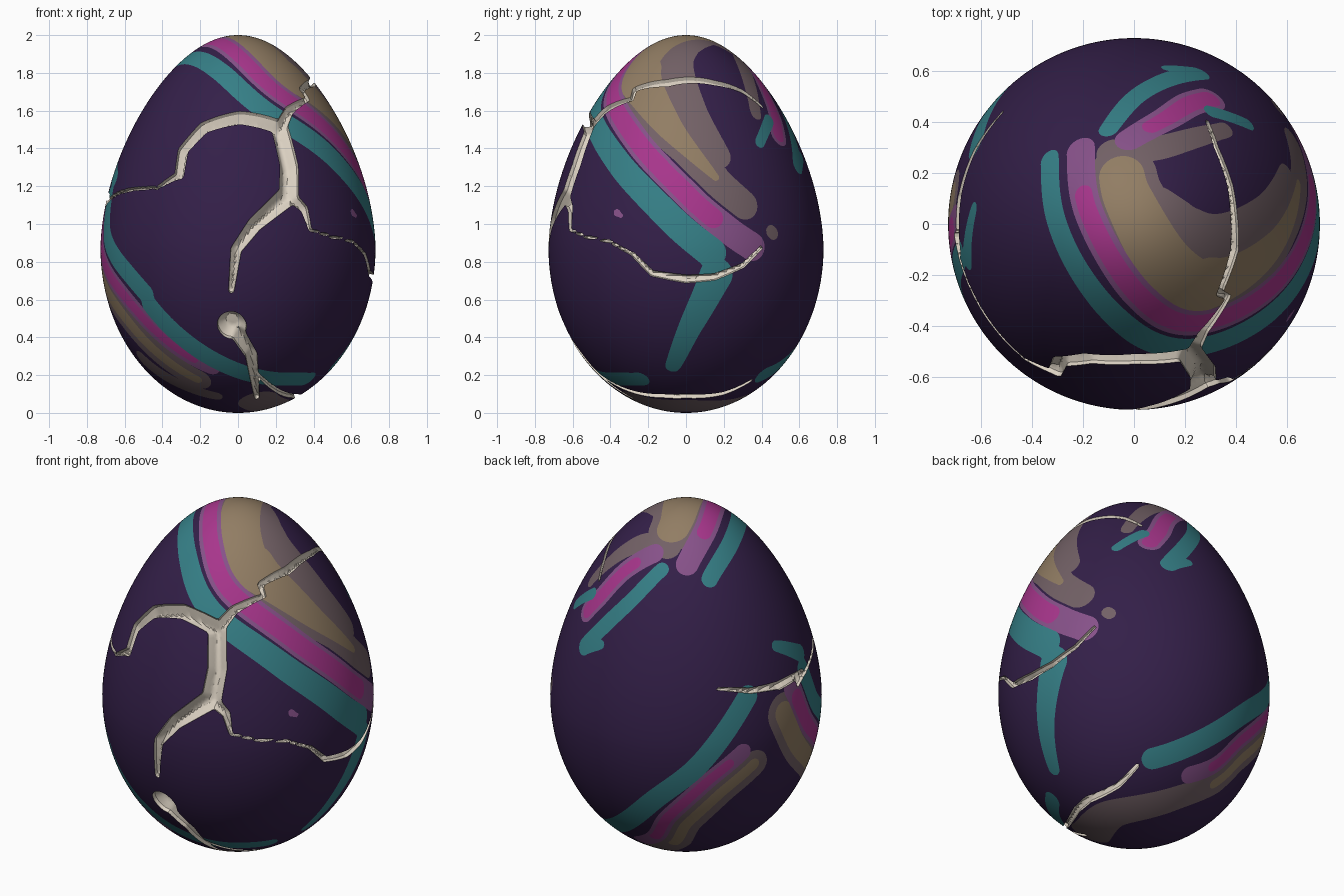
import bpy, bmesh, math
from mathutils import Vector, kdtree

if "Cube" in bpy.data.objects:
    bpy.data.objects.remove(bpy.data.objects["Cube"])

# ---- colours ----
def lin(c):
    return c / 12.92 if c <= 0.04045 else ((c + 0.055) / 1.055) ** 2.4

COLOURS = {"dark_purple": (0.202, 0.123, 0.285), "taupe": (0.45, 0.38, 0.40),
           "tan": (0.57, 0.49, 0.39), "mauve": (0.53, 0.32, 0.54),
           "magenta": (0.66, 0.21, 0.55), "teal": (0.21, 0.50, 0.53),
           "cream": (0.87, 0.83, 0.77)}
NAMES = list(COLOURS)

# ---- egg shape ----
MID, LOW, HIGH, WIDE = 0.87, 0.87, 1.13, 0.728
CORE = Vector((0, 0, 0.9))

def inside(p):
    s = (p.z - MID) / (HIGH if p.z > MID else LOW)
    if abs(s) >= 1:
        return False
    r = WIDE * math.sqrt(1 - s * s) * (1 - 0.17 * max(s, 0) ** 1.5)
    return math.hypot(p.x, p.y) < r

def snap(p):
    """Push a point radially onto the egg surface."""
    d = (p - CORE).normalized()
    lo, hi = 0.0, 1.5
    for _ in range(20):
        m = (lo + hi) / 2
        lo, hi = (m, hi) if inside(CORE + d * m) else (lo, m)
    return CORE + d * lo

def side(turn, tilt, drop=0):
    """Projector from flat coordinates onto the egg, seen from one direction."""
    a, e = math.radians(turn), math.radians(tilt)
    out = Vector((math.sin(a) * math.cos(e), -math.cos(a) * math.cos(e), math.sin(e)))
    right = Vector((math.cos(a), math.sin(a), 0))

    def hit(u, v):
        base = Vector((0, 0, 1)) + right * u + out.cross(right) * (v - drop)
        for i in range(300):
            p = base + out * (1.3 - i * 0.006)
            if inside(p):
                return snap(p)
        return snap(base)
    return hit

F, S, T = side(0, 0, 1), side(90, 0, 1), side(0, 90)
L, B = side(215, 25), side(145, -30)

def curve(*k, smooth=True):
    """Dense surface path through a few key points."""
    res = []
    for i in range(len(k) - 1):
        p0, p1, p2, p3 = k[max(i - 1, 0)], k[i], k[i + 1], k[min(i + 2, len(k) - 1)]
        n = max(2, int((p2 - p1).length / 0.008))
        for t in (j / n for j in range(n)):
            p = p1.lerp(p2, t)
            if smooth:
                p = 0.5 * (2 * p1 + (p2 - p0) * t + (2 * p0 - 5 * p1 + 4 * p2 - p3) * t * t
                           + (3 * p1 - p0 - 3 * p2 + p3) * t ** 3)
            res.append(snap(p))
    return res + [k[-1]]

layers = {n: [] for n in NAMES}

def brush(layer, w0, w1, path, shift=0.0, start=0.0, stop=1.0):
    """Widened path, optionally shifted sideways along the surface."""
    n = len(path)
    lo, hi = int(start * (n - 1)), int(stop * (n - 1))
    pts = []
    for i in range(lo, hi + 1):
        p = path[i]
        if shift:
            along = (path[min(i + 6, n - 1)] - path[max(i - 6, 0)]).normalized()
            p = snap(p + (p - CORE).normalized().cross(along) * shift)
        pts.append((p, w0 + (w1 - w0) * (i - lo) / max(hi - lo, 1)))
    layers[layer].append(pts)

def glow(w0, w1, path, start=0.08, stop=0.9):
    """Magenta band with a mauve rim and mauve tips."""
    brush("mauve", w0 + .006, w1 + .006, path)
    brush("magenta", w0 - .016, w1 - .016, path, 0, start, stop)

# ---- swirl round the top and down the right: magenta with teal and tan beside it ----
swirl = curve(T(-.21, .29), T(-.18, .05), T(.02, -.28), S(-.39, 1.68), S(-.245, 1.42),
              S(.02, 1.14), S(.22, .97), S(.35, .88))
glow(.055, .07, swirl, .1, .88)
brush("teal", .045, .08, swirl, -.155, 0, .93)
brush("tan", .09, .13, swirl, .17, .08, .42)
brush("tan", .13, .02, swirl, .18, .42, .82)
brush("taupe", .10, .08, swirl, .17, .4, .93)
brush("taupe", .07, .07, curve(T(.1, .08), T(.3, -.03), T(.5, .04), T(.6, .17)))
brush("taupe", .07, .035, curve(T(-.08, .28), T(.1, .3), T(.32, .36), S(.37, 1.58)))
brush("taupe", .035, .035, curve(S(.45, .96), S(.46, .95)))
brush("dark_purple", .11, .10, curve(T(.26, .16), T(.36, .19), T(.5, .27)))
brush("mauve", .02, .012, curve(S(-.365, 1.06), S(-.34, 1.04)))

# ---- short band behind the top ----
crest = curve(T(-.02, .33), T(.12, .41), T(.22, .47), T(.30, .49))
glow(.05, .06, crest, .25, 1)
brush("teal", .04, .05, curve(T(-.1, .37), T(0, .49), T(.12, .56), T(.25, .59)))
brush("teal", .05, .025, curve(T(.25, .59), S(.61, 1.36)))
brush("teal", .035, .03, curve(S(.44, 1.55), S(.39, 1.43)))

# ---- band low on the front left ----
sash = curve(L(.57, -.08), F(-.72, .85), F(-.6, .62), F(-.45, .45), F(-.14, .24))
glow(.065, .04, sash)
brush("teal", .06, .055, sash, .14, 0, .6)
brush("teal", .055, .05, curve(F(-.467, .575), F(-.256, .364), F(0, .225), F(.27, .18), S(-.24, .18)))
brush("teal", .03, .05, curve(L(.48, .14), L(.61, .1)))
brush("tan", .065, .03, sash, -.13, .08, .95)
brush("taupe", .06, .04, curve(F(-.5, .28), F(-.3, .15), F(-.12, .09)))

# ---- bands low on the back ----
ribbon = curve(L(.3, -.43), L(.1, -.6), L(-.09, -.77), B(.41, -.48), B(.27, -.54))
glow(.045, .045, ribbon, .12, .85)
brush("tan", .035, .03, ribbon, .115, 0, .85)
brush("teal", .06, .06, curve(L(.33, -.13), L(.075, -.49), L(-.19, -.70), B(.06, -.46)))
brush("taupe", .07, .11, curve(B(.44, -.57), B(.2, -.67), B(-.13, -.77), F(.11, .06)))
brush("teal", .09, .04, curve(S(.16, .73), S(.02, .45), S(-.07, .25)))

# ---- cracks ----
def crack(w0, w1, *k):
    brush("cream", w0, w1, curve(*k, smooth=False))

crack(.012, .010, F(-.70, 1.1), F(-.625, 1.166), F(-.425, 1.19))
crack(.010, .022, F(-.425, 1.19), F(-.31, 1.26))
crack(.028, .045, F(-.31, 1.26), F(-.29, 1.39), F(-.18, 1.51), F(.01, 1.56), F(.22, 1.51))
crack(.05, .055, F(.22, 1.51), F(.27, 1.31), F(.27, 1.155))
crack(.055, .015, F(.27, 1.155), F(.09, 1.0), F(-.01, .865), F(-.035, .65))
crack(.035, .012, F(.22, 1.5), F(.27, 1.6), F(.37, 1.66))
crack(.012, .024, F(.37, 1.66), S(-.27, 1.71), S(-.1, 1.745))
crack(.024, .009, S(-.1, 1.745), S(.15, 1.745), S(.3, 1.7), S(.4, 1.62))
crack(.035, .010, F(.27, 1.155), F(.35, 1.08), F(.38, .97))
crack(.009, .010, F(.38, .97), F(.5, .93), F(.6, .91), S(-.28, .84))
crack(.012, .022, S(-.28, .84), S(-.18, .74), S(0, .71))
crack(.022, .010, S(0, .71), S(.15, .72), S(.3, .78), S(.4, .88))
crack(.009, .022, L(.17, -.09), L(.35, -.1), L(.5, -.07))
crack(.026, .016, L(.5, -.07), L(.62, 0), F(-.70, 1.1))
crack(.075, .075, F(-.035, .47), F(-.03, .46))
crack(.04, .012, F(0, .42), F(.07, .31), F(.1, .08))
crack(.010, .022, F(.09, .22), F(.3, .09), S(0, .09))
crack(.022, .012, S(0, .09), S(.2, .105), B(-.02, -.5))

# ---- shell ----
bm = bmesh.new()
bmesh.ops.create_icosphere(bm, subdivisions=7, radius=1)
for v in bm.verts:
    s = max(-1, min(1, v.co.z))
    k = WIDE * (1 - 0.17 * max(s, 0) ** 1.5)
    v.co = Vector((v.co.x * k, v.co.y * k, MID + s * (HIGH if s > 0 else LOW)))

FAR = 0.04

def field(strokes, grow=0.0):
    """Signed distance of each nearby vertex to the painted strokes."""
    verts = list(bm.verts)
    kd = kdtree.KDTree(len(verts))
    for i, v in enumerate(verts):
        kd.insert(v.co, i)
    kd.balance()
    f = {}
    for st in strokes:
        for p, w in st:
            w += grow
            for _, i, d in kd.find_range(p, w + FAR):
                f[verts[i]] = min(f.get(verts[i], FAR), d - w)
    return f

def paint(strokes, colour, grow=0.0):
    """Cut the surface along the stroke outline and colour the faces within."""
    f = field(strokes, grow)
    new = set()
    for e in list(bm.edges):
        a, b = e.verts
        fa, fb = f.get(a, FAR), f.get(b, FAR)
        if fa * fb < 0:
            t = min(0.97, max(0.03, fa / (fa - fb)))
            new.add(bmesh.utils.edge_split(e, a, t)[1])
    for face in {fc for v in new for fc in v.link_faces}:
        on = [v for v in face.verts if v in new]
        if len(on) == 2:
            bmesh.utils.face_split(face, on[0], on[1])
    for face in {fc for v, d in f.items() if d < 0 for fc in v.link_faces}:
        face.material_index = NAMES.index(colour)
    bmesh.ops.triangulate(bm, faces=[fc for fc in bm.faces if len(fc.verts) > 3])

paint(layers["tan"], "taupe", 0.05)
paint(layers["taupe"], "taupe")
paint(layers["tan"], "tan")
for layer in ("dark_purple", "mauve", "magenta", "teal", "cream"):
    paint(layers[layer], layer)

# ---- sink the cracks into the shell with sloped walls ----
cream = NAMES.index("cream")
lids = [fc for fc in bm.faces if fc.material_index == cream]
ext = bmesh.ops.extrude_face_region(bm, geom=lids)
low = [g for g in ext["geom"] if isinstance(g, bmesh.types.BMVert)]
depth = field(layers["cream"])
for v in low:
    v.co += (CORE - v.co).normalized() * min(0.06, 0.02 - depth.get(v, 0))
    for fc in v.link_faces:
        fc.material_index = cream
bmesh.ops.delete(bm, geom=[fc for fc in lids if fc.is_valid], context="FACES")
bmesh.ops.recalc_face_normals(bm, faces=bm.faces)

mesh = bpy.data.meshes.new("cracked_egg_shell")
bm.to_mesh(mesh)
bm.free()
for name, rgb in COLOURS.items():
    m = bpy.data.materials.new(name)
    m.diffuse_color = (*[lin(c) for c in rgb], 1)
    m.use_nodes = True
    m.node_tree.nodes["Principled BSDF"].inputs["Base Color"].default_value = m.diffuse_color
    mesh.materials.append(m)
egg = bpy.data.objects.new("cracked_egg_shell", mesh)
bpy.context.collection.objects.link(egg)
bpy.context.view_layer.objects.active = egg
egg.select_set(True)
bpy.ops.object.shade_smooth_by_angle(angle=math.radians(30))
